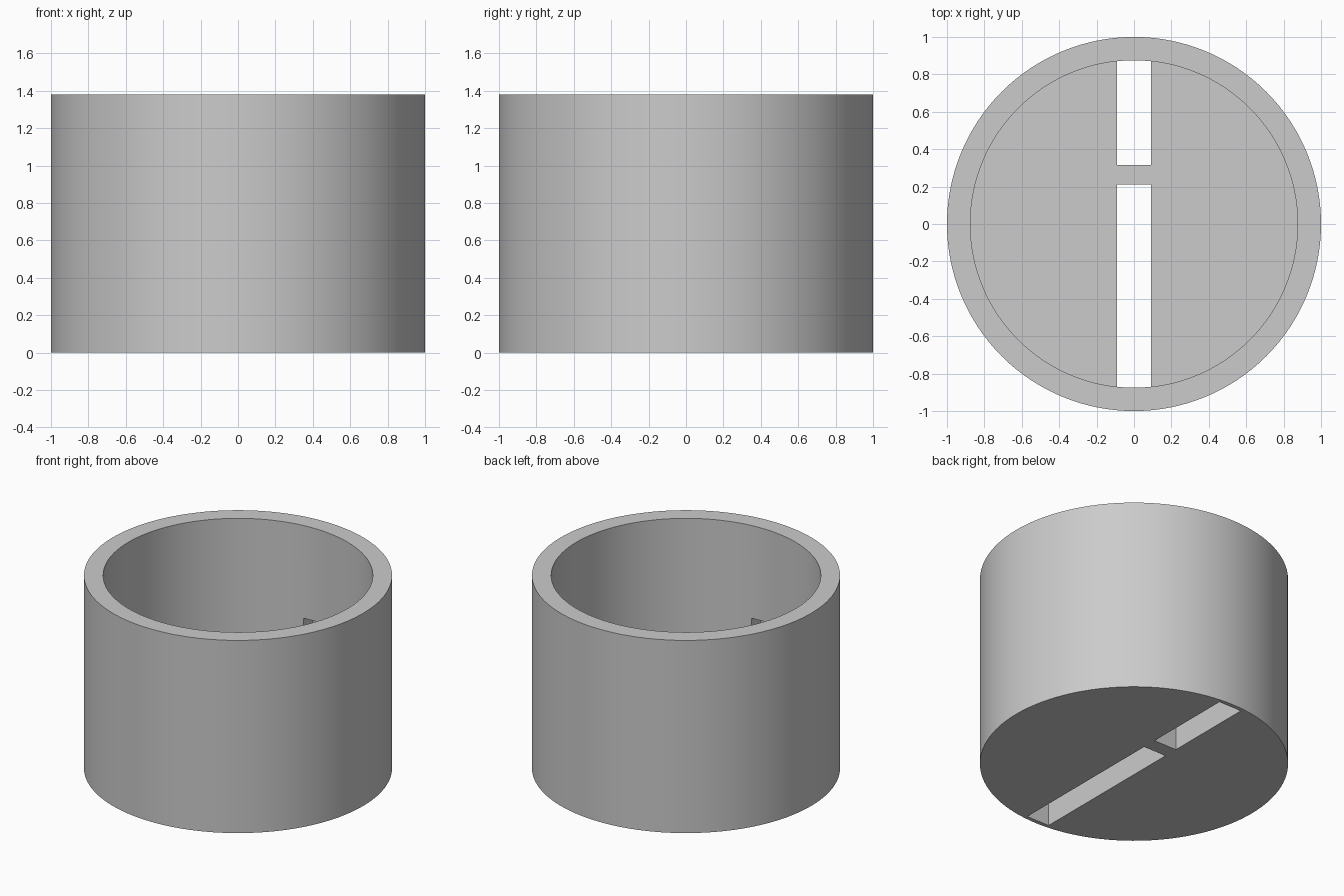
import bpy
import bmesh
import math

cube = bpy.data.objects.get("Cube")
if cube:
    bpy.data.objects.remove(cube, do_unlink=True)

SEGMENTS = 128
HEIGHT, OUTER, INNER, FLOOR = 1.38, 1.0, 0.875, 0.25
SLOT_HALF_WIDTH, SLOT_TOP = 0.09, 0.716

grey = bpy.data.materials.new("plain grey")
grey.use_nodes = True
grey.diffuse_color = (0.6, 0.6, 0.6, 1)
grey.node_tree.nodes["Principled BSDF"].inputs["Base Color"].default_value = (0.6, 0.6, 0.6, 1)


def add_object(name, bm):
    bmesh.ops.recalc_face_normals(bm, faces=bm.faces)
    mesh = bpy.data.meshes.new(name)
    bm.to_mesh(mesh)
    bm.free()
    mesh.materials.append(grey)
    obj = bpy.data.objects.new(name, mesh)
    bpy.context.collection.objects.link(obj)
    return obj


def lathe(name, profile):
    """Spin an (r, z) profile that starts and ends on the axis."""
    bm = bmesh.new()
    verts = [bm.verts.new((r, 0, z)) for r, z in profile]
    edges = [bm.edges.new(pair) for pair in zip(verts, verts[1:])]
    bmesh.ops.spin(bm, geom=verts + edges, cent=(0, 0, 0), axis=(0, 0, 1),
                   angle=math.tau, steps=SEGMENTS, use_merge=True)
    bmesh.ops.remove_doubles(bm, verts=bm.verts, dist=0.0001)
    return add_object(name, bm)


def slot_cutter(name, y_start, y_end):
    """Box from below the floor up to the top of the wall groove."""
    bottom = -0.1
    bm = bmesh.new()
    bmesh.ops.create_cube(bm, size=1)
    bmesh.ops.scale(bm, verts=bm.verts,
                    vec=(2 * SLOT_HALF_WIDTH, y_end - y_start, SLOT_TOP - bottom))
    bmesh.ops.translate(bm, verts=bm.verts,
                        vec=(0, (y_start + y_end) / 2, (SLOT_TOP + bottom) / 2))
    return add_object(name, bm)


# Open cup with a thick floor
cup = lathe("slotted_cup", [(0, 0), (OUTER, 0), (OUTER, HEIGHT),
                            (INNER, HEIGHT), (INNER, FLOOR), (0, FLOOR)])

# Two floor slots, with a bridge between them, that run into the wall as grooves
cutters = [slot_cutter("front_slot_cutter", -0.97, 0.21),
           slot_cutter("back_slot_cutter", 0.315, 0.97)]
bpy.ops.object.select_all(action="DESELECT")
cup.select_set(True)
bpy.context.view_layer.objects.active = cup
for cutter in cutters:
    mod = cup.modifiers.new(cutter.name, "BOOLEAN")
    mod.operation = "DIFFERENCE"
    mod.solver = "EXACT"
    mod.object = cutter
    bpy.ops.object.modifier_apply(modifier=mod.name)
    bpy.data.objects.remove(cutter, do_unlink=True)

# Smooth round walls with crisp rims and slot edges
bpy.ops.object.shade_smooth_by_angle(angle=math.radians(30))
